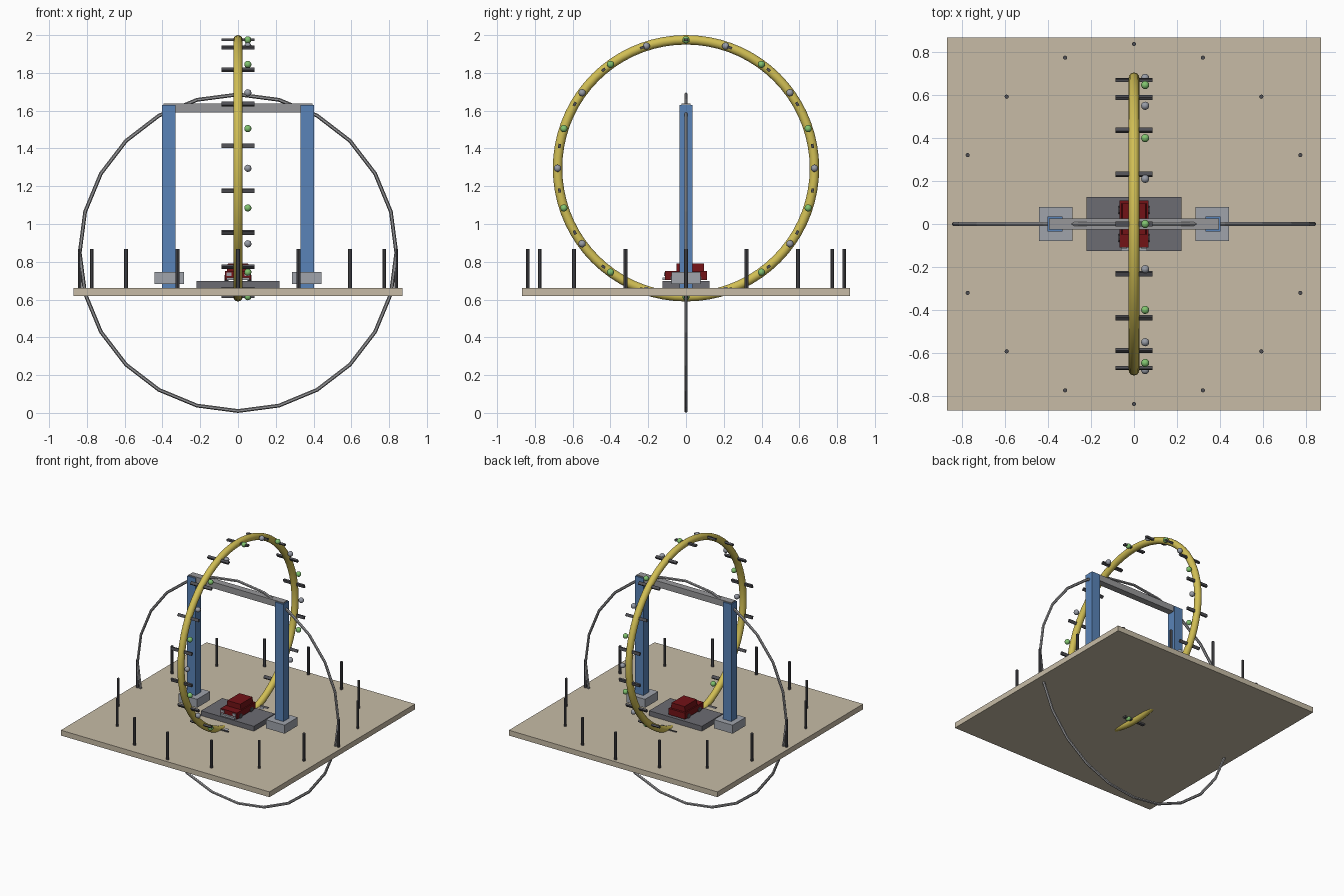
import bpy, bmesh, math
from mathutils import Matrix, Vector

cube = bpy.data.objects.get("Cube")
if cube:
    bpy.data.objects.remove(cube, do_unlink=True)


def material(name, rgb):
    m = bpy.data.materials.new(name)
    m.use_nodes = True
    m.diffuse_color = (*rgb, 1)
    m.node_tree.nodes["Principled BSDF"].inputs["Base Color"].default_value = (*rgb, 1)
    return m


BEIGE = material("beige", (0.57, 0.50, 0.38))
YELLOW = material("yellow", (0.64, 0.52, 0.09))
BLUE = material("blue", (0.10, 0.23, 0.48))
STEEL = material("steel grey", (0.31, 0.31, 0.32))
PALE = material("pale grey", (0.35, 0.37, 0.41))
CHARCOAL = material("charcoal", (0.08, 0.08, 0.09))
SLATE = material("slate grey", (0.15, 0.15, 0.17))
RED = material("dark red", (0.17, 0.006, 0.008))
GREEN = material("green", (0.22, 0.55, 0.16))
SILVER = material("silver", (0.31, 0.33, 0.38))


def finish(name, bm, mat, smooth=False):
    mesh = bpy.data.meshes.new(name)
    bmesh.ops.recalc_face_normals(bm, faces=bm.faces)
    for f in bm.faces:
        f.smooth = smooth
    bm.to_mesh(mesh)
    bm.free()
    mesh.materials.append(mat)
    obj = bpy.data.objects.new(name, mesh)
    bpy.context.scene.collection.objects.link(obj)
    return obj


def box(name, mat, x, y, z):
    """Box from (min, max) pairs on each axis."""
    bm = bmesh.new()
    spans = [Vector((a, b)) for a, b in (x, y, z)]
    size = [s[1] - s[0] for s in spans]
    mid = [(s[0] + s[1]) / 2 for s in spans]
    bmesh.ops.create_cube(bm, size=1, matrix=Matrix.Translation(mid) @ Matrix.Diagonal((*size, 1)))
    return finish(name, bm, mat)


def hoop(name, mat, centre_z, major, minor, steps, sides, plane, smooth):
    """Torus standing upright; plane maps ring (u, v, w) to world axes."""
    bm = bmesh.new()
    rings = []
    for i in range(steps):
        a = math.tau * i / steps
        ring = []
        for j in range(sides):
            b = math.tau * j / sides
            r = major + minor * math.cos(b)
            x, y, z = plane(r * math.cos(a), r * math.sin(a), minor * math.sin(b))
            ring.append(bm.verts.new((x, y, z + centre_z)))
        rings.append(ring)
    for i in range(steps):
        p, q = rings[i], rings[(i + 1) % steps]
        for j in range(sides):
            k = (j + 1) % sides
            bm.faces.new((p[j], q[j], q[k], p[k]))
    return finish(name, bm, mat, smooth)


# Base slab and centre platform
box("base_slab", BEIGE, (-0.87, 0.87), (-0.868, 0.868), (0.62, 0.66))
box("platform", SLATE, (-0.22, 0.22), (-0.125, 0.125), (0.655, 0.697))

# Gantry: two posts with collars and a crossbar
for side, s in (("left", 1), ("right", -1)):
    box(side + "_post", BLUE, sorted((s * 0.332, s * 0.402)), (-0.034, 0.034), (0.621, 1.63))
    box(side + "_collar", PALE, sorted((s * 0.287, s * 0.443)), (-0.078, 0.078), (0.683, 0.747))
box("crossbar", STEEL, (-0.395, 0.395), (-0.025, 0.025), (1.59, 1.637))

# Large faceted hoop and the yellow hoop across it
hoop("large_hoop", STEEL, 0.848, 0.838, 0.01, 24, 6, lambda u, v, w: (u, w, v), False)
HUB, RADIUS = 1.295, 0.68
hoop("yellow_hoop", YELLOW, HUB, RADIUS, 0.025, 72, 16, lambda u, v, w: (w, u, v), True)

# Crosswise pegs on the yellow hoop
bm = bmesh.new()
for k in range(18):
    turn = Matrix.Rotation(math.radians(10 + 20 * k), 4, 'X')
    place = Matrix.Translation((0, 0, HUB)) @ turn @ Matrix.Translation((0, RADIUS, 0))
    bmesh.ops.create_cube(bm, size=1, matrix=place @ Matrix.Diagonal((0.174, 0.014, 0.022, 1)))
finish("hoop_pegs", bm, CHARCOAL)

# Alternating lamps along one side of the yellow hoop
for name, mat, parity in (("silver_lamps", SILVER, 0), ("green_lamps", GREEN, 1)):
    bm = bmesh.new()
    for k in range(parity, 20, 2):
        a = math.tau * k / 20
        spot = (0.052, RADIUS * math.cos(a), HUB + RADIUS * math.sin(a))
        bmesh.ops.create_uvsphere(bm, u_segments=16, v_segments=10, radius=0.019,
                                  matrix=Matrix.Translation(spot))
    finish(name, bm, mat, True)

# Circle of upright rods on the slab
bm = bmesh.new()
for k in range(16):
    a = math.tau * k / 16
    spot = (0.838 * math.cos(a), 0.838 * math.sin(a), 0.763)
    bmesh.ops.create_cone(bm, cap_ends=True, segments=8, radius1=0.01, radius2=0.01,
                          depth=0.21, matrix=Matrix.Translation(spot))
finish("boundary_rods", bm, CHARCOAL)

# Small car: body, cabin, bumper and headlights
box("car_body", RED, (-0.068, 0.068), (-0.11, 0.11), (0.703, 0.75))
cabin = box("car_cabin", RED, (-0.06, 0.06), (-0.05, 0.095), (0.745, 0.79))
for v in cabin.data.vertices:
    if v.co.z > 0.77:
        v.co.x *= 0.9
box("car_bumper", PALE, (-0.06, 0.06), (-0.125, -0.11), (0.703, 0.718))
for side, s in (("left", 1), ("right", -1)):
    box(side + "_headlight", PALE, sorted((s * 0.035, s * 0.06)), (-0.116, -0.108), (0.725, 0.742))
    for end, y in (("front", -0.065), ("rear", 0.065)):
        bm = bmesh.new()
        place = Matrix.Translation((s * 0.06, y, 0.712)) @ Matrix.Rotation(math.pi / 2, 4, 'Y')
        bmesh.ops.create_cone(bm, cap_ends=True, segments=12, radius1=0.018, radius2=0.018,
                              depth=0.022, matrix=place)
        finish(side + "_" + end + "_wheel", bm, CHARCOAL)
